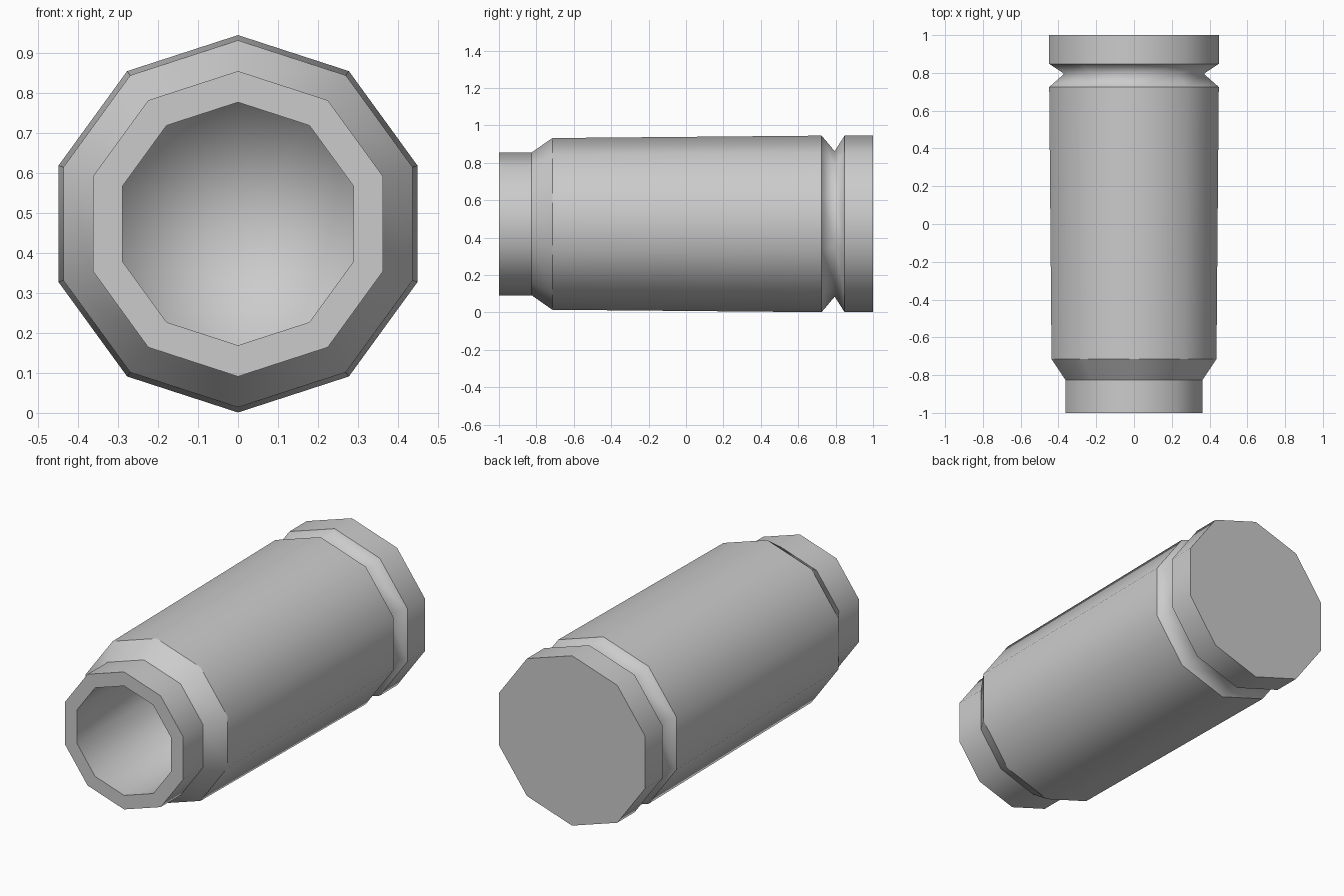
import bpy, bmesh, math

if "Cube" in bpy.data.objects:
    bpy.data.objects.remove(bpy.data.objects["Cube"])

SIDES = 10
CENTRE_Z = 0.473

# Profile along the y axis: (y, corner radius, sharp ring?)
profile = [
    (0.70, 0.304, False),    # hollow floor
    (-1.00, 0.304, True),    # mouth, inner edge
    (-1.00, 0.382, True),    # mouth, outer edge
    (-0.825, 0.382, True),   # neck
    (-0.715, 0.459, True),   # shoulder
    (0.725, 0.472, True),    # body end
    (0.795, 0.389, False),   # groove bottom
    (0.848, 0.472, True),    # rim front
    (1.00, 0.472, True),     # rim back
]


def make_ring(bm, y, r):
    return [bm.verts.new((r * math.sin(2 * math.pi * i / SIDES), y,
                          CENTRE_Z + r * math.cos(2 * math.pi * i / SIDES)))
            for i in range(SIDES)]


bm = bmesh.new()
rings = [make_ring(bm, y, r) for y, r, _ in profile]

# Walls
for a, b in zip(rings, rings[1:]):
    for i in range(SIDES):
        j = (i + 1) % SIDES
        bm.faces.new((a[i], a[j], b[j], b[i]))

# Hollow floor as a fan, flat back cap
centre = bm.verts.new((0, profile[0][0], CENTRE_Z))
for i in range(SIDES):
    bm.faces.new((centre, rings[0][i], rings[0][(i + 1) % SIDES]))
bm.faces.new(rings[-1])
bmesh.ops.recalc_face_normals(bm, faces=bm.faces)

# Smooth around the tube, sharp at the steps
for f in bm.faces:
    f.smooth = True
for ring, (_, _, sharp) in zip(rings, profile):
    for i in range(SIDES):
        bm.edges.get((ring[i], ring[(i + 1) % SIDES])).smooth = not sharp

mesh = bpy.data.meshes.new("hollow_casing")
bm.to_mesh(mesh)
bm.free()
obj = bpy.data.objects.new("hollow_casing", mesh)
bpy.context.collection.objects.link(obj)
